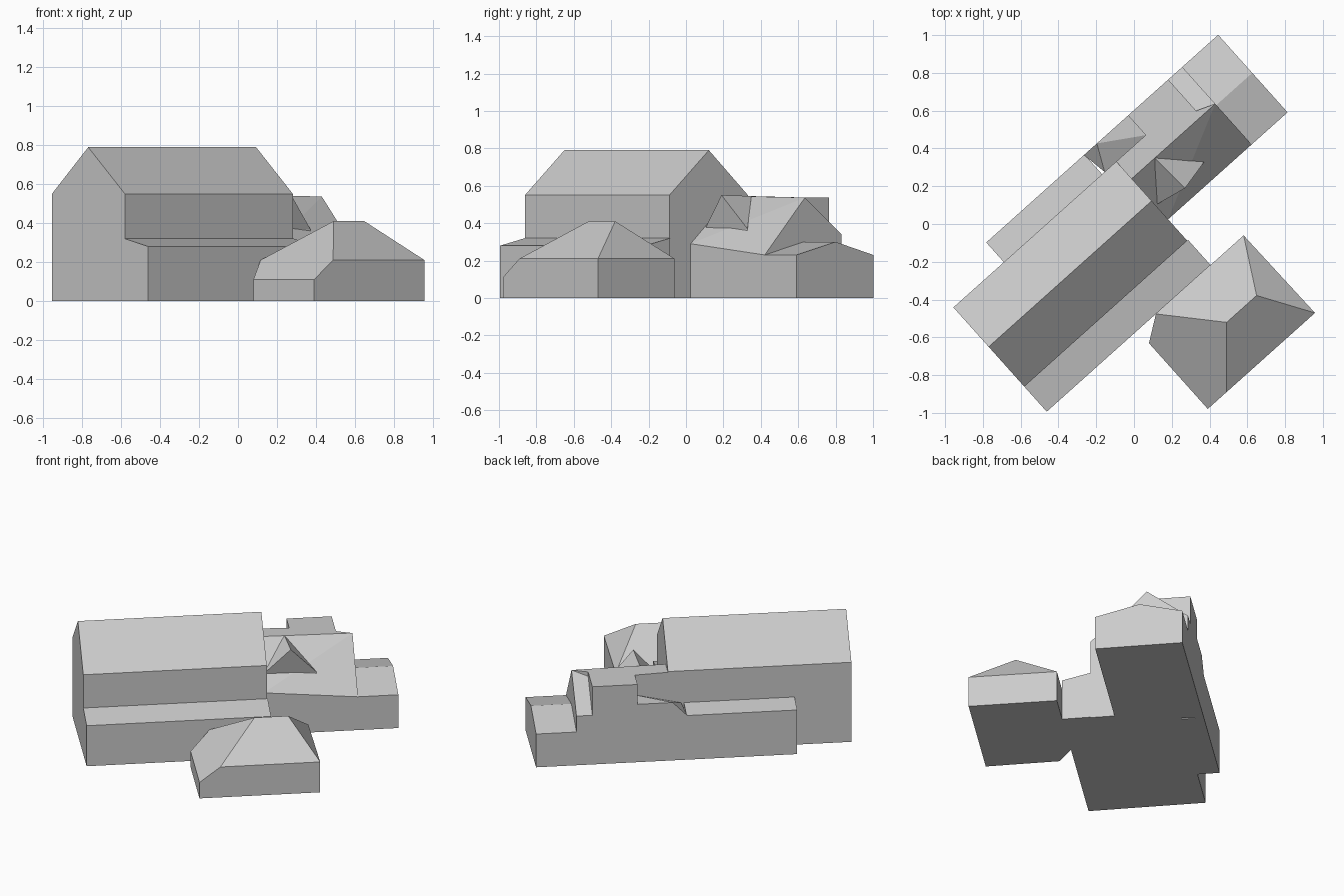
import bpy, bmesh
from math import radians
from mathutils import Matrix

cube = bpy.data.objects.get("Cube")
if cube:
    bpy.data.objects.remove(cube, do_unlink=True)

grey = bpy.data.materials.new("plain_grey")
grey.use_nodes = True
grey.diffuse_color = (0.6, 0.6, 0.6, 1)
grey.node_tree.nodes["Principled BSDF"].inputs["Base Color"].default_value = grey.diffuse_color

# The whole complex is turned on the plot: local x runs along the ridges
TURN = Matrix.Rotation(radians(41.84), 4, "Z")


def finish(name, bm):
    bmesh.ops.recalc_face_normals(bm, faces=bm.faces)
    bm.transform(TURN)
    mesh = bpy.data.meshes.new(name)
    bm.to_mesh(mesh)
    bm.free()
    mesh.materials.append(grey)
    obj = bpy.data.objects.new(name, mesh)
    bpy.context.collection.objects.link(obj)


def prism(name, start, end, profile):
    """Extrude a (y, z) cross-section along the ridge direction."""
    bm = bmesh.new()
    face = bm.faces.new([bm.verts.new((start, y, z)) for y, z in profile])
    grown = bmesh.ops.extrude_face_region(bm, geom=[face], use_keep_orig=True)
    verts = [v for v in grown["geom"] if isinstance(v, bmesh.types.BMVert)]
    bmesh.ops.translate(bm, verts=verts, vec=(end - start, 0, 0))
    finish(name, bm)


def roofed_block(name, points, roof_faces, floor=0):
    """Build named roof points into faces, then drop walls from the eaves."""
    bm = bmesh.new()
    verts = {key: bm.verts.new(co) for key, co in points.items()}
    for keys in roof_faces:
        bm.faces.new([verts[k] for k in keys])
    rim = [e for e in bm.edges if e.is_boundary]
    grown = bmesh.ops.extrude_edge_only(bm, edges=rim)["geom"]
    for v in grown:
        if isinstance(v, bmesh.types.BMVert):
            v.co.z = floor
    base = [e for e in grown if isinstance(e, bmesh.types.BMEdge) and e.is_boundary]
    bmesh.ops.contextual_create(bm, geom=base)
    finish(name, bm)


WEST, EAST = -1.007, 0.151       # main hall ends
FRONT, BACK = -0.254, 0.309      # main hall side walls
APRON = -0.432                   # outer wall of the front lean-to
WING_FRONT, WING_BACK, WING_EAST = -0.102, 0.449, 1.0
STEP, RIDGE, TOP = 0.745, 0.187, 0.537

# Main hall with gabled roof
prism("main_hall", WEST, EAST, [
    (FRONT, 0), (BACK, 0), (BACK, 0.55), (0.029, 0.79), (FRONT, 0.55)])

# Front lean-to along the hall
prism("front_lean_to", WEST, EAST + 0.006, [
    (APRON, 0), (FRONT, 0), (FRONT, 0.32), (APRON, 0.28)])

# Rear lean-to along the hall
prism("rear_lean_to", -0.648, 0.05, [
    (BACK, 0), (WING_BACK, 0), (WING_BACK, 0.305), (BACK, 0.33)])

# Ramp and raised terrace linking the rear lean-to to the wing
roofed_block("rear_terrace", {
    "a": (0.046, WING_BACK, 0.305), "b": (0.138, WING_BACK, 0.4),
    "c": (0.36, WING_BACK, 0.4), "d": (0.36, BACK, 0.4),
    "e": (0.068, BACK, 0.33)}, ["abe", "bde", "bcd"])

# Rear wing: front roof slope falls from a ridge to a tilted eave
roofed_block("wing_front_half", {
    "a": (EAST, WING_FRONT, 0.29), "b": (STEP, WING_FRONT, 0.23),
    "c": (STEP, RIDGE, TOP), "d": (EAST, RIDGE, 0.545)}, ["abc", "acd"])

# Flat roofed rear half of the wing
roofed_block("wing_rear_half", {
    "a": (EAST, RIDGE, 0.545), "b": (STEP, RIDGE, TOP),
    "c": (0.645, 0.227, TOP), "d": (0.645, WING_BACK, TOP),
    "e": (0.36, WING_BACK, TOP), "f": (0.36, BACK, TOP),
    "g": (EAST, BACK, 0.545)}, ["abcdefg"])

# Sloping shoulder beside the flat roof
prism("wing_shoulder", 0.643, STEP, [
    (RIDGE, 0), (WING_BACK, 0), (WING_BACK, 0.34), (RIDGE, TOP)])

# Low gabled end of the wing
prism("wing_low_end", STEP, WING_EAST, [
    (WING_FRONT, 0), (WING_BACK, 0), (WING_BACK, 0.23),
    (0.178, 0.3), (WING_FRONT, 0.23)])

# Triangular dormer on the wing's front slope
roofed_block("wing_dormer", {
    "l": (0.156, -0.003, 0.37), "r": (0.496, -0.003, 0.37),
    "f": (0.328, -0.039, 0.55), "b": (0.315, RIDGE, 0.545)},
    ["lfb", "frb", "lrf"], floor=0.35)

# Front annex: hipped roof with a lower west eave and a clipped corner
roofed_block("front_annex", {
    "a": (-0.362, -0.523, 0.11), "b": (-0.362, -0.99, 0.11),
    "c": (-0.23, -0.99, 0.21), "d": (0.4, -0.99, 0.21),
    "e": (0.392, APRON, 0.21), "f": (-0.231, APRON, 0.21),
    "w": (0.018, -0.715, 0.41), "x": (0.231, -0.715, 0.41)},
    ["abcwf", "cdxw", "dex", "efwx"])
